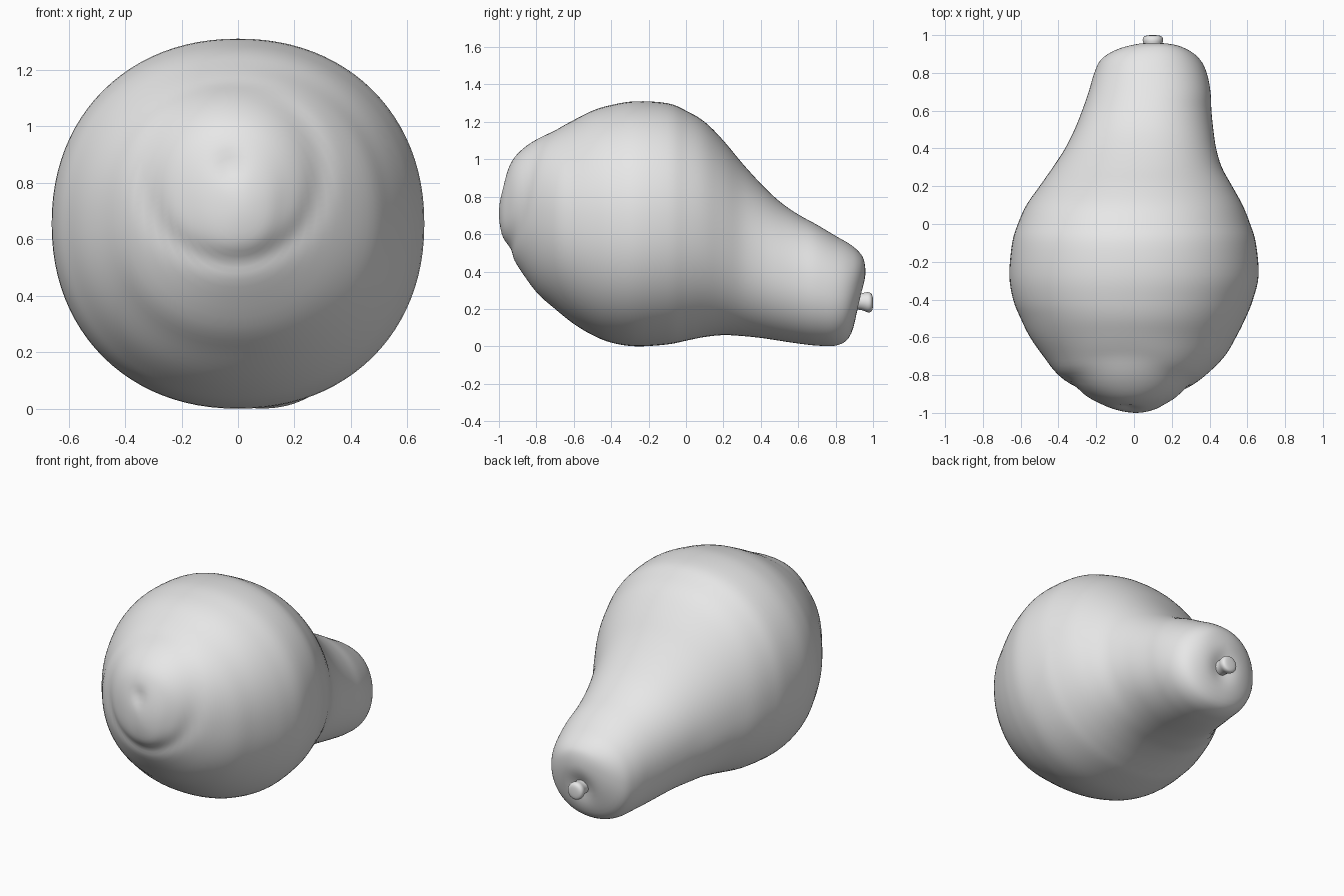
import bpy
import bmesh
from math import cos, sin, pi, exp, hypot, copysign

cube = bpy.data.objects.get("Cube")
if cube:
    bpy.data.objects.remove(cube)

skin = bpy.data.materials.new("plain grey")
skin.use_nodes = True
grey = (0.8, 0.8, 0.8, 1)
skin.diffuse_color = grey
skin.node_tree.nodes["Principled BSDF"].inputs["Base Color"].default_value = grey


def catmull(a, b, c, d, t):
    return b + 0.5 * t * (c - a + t * (2*a - 5*b + 4*c - d + t * (3*(b - c) + d - a)))


def swapped(s):
    """Section continued through the pole, so that the end comes out round."""
    return (s[0], s[2], s[1], s[4], s[3])


def loft(name, sections, steps, sides, power, shape=None):
    """Skin sections (y, bottom, top, right, left); both ends are points."""
    pts = [swapped(sections[1])] + sections + [swapped(sections[-2])]
    rows = []
    for i in range(1, len(pts) - 2):
        for k in range(steps):
            rows.append([catmull(*v, k / steps) for v in zip(*pts[i-1:i+3])])
    rows.append(sections[-1])

    bm = bmesh.new()

    def point(x, y, z):
        if shape:
            y = shape(x, y, z)
        return bm.verts.new((x, y, z))

    rings = []
    for y, z0, z1, x0, x1 in rows[1:-1]:
        ring = []
        for j in range(sides):
            c, s = cos(2*pi*j / sides), sin(2*pi*j / sides)
            x = (x0 + x1) / 2 + (x1 - x0) / 2 * copysign(abs(c) ** (2 / power), c)
            z = (z0 + z1) / 2 + (z1 - z0) / 2 * copysign(abs(s) ** (2 / power), s)
            ring.append(point(x, y, z))
        rings.append(ring)
    poles = [point(r[3], r[0], r[1]) for r in (rows[0], rows[-1])]
    for j in range(sides):
        n = (j + 1) % sides
        for a, b in zip(rings, rings[1:]):
            bm.faces.new((a[j], a[n], b[n], b[j]))
        bm.faces.new((poles[0], rings[0][n], rings[0][j]))
        bm.faces.new((poles[1], rings[-1][j], rings[-1][n]))
    bmesh.ops.recalc_face_normals(bm, faces=bm.faces)
    for f in bm.faces:
        f.smooth = True
    mesh = bpy.data.meshes.new(name)
    bm.to_mesh(mesh)
    bm.free()
    mesh.materials.append(skin)
    obj = bpy.data.objects.new(name, mesh)
    bpy.context.collection.objects.link(obj)
    return obj


def dents(x, y, z):
    """Blossom-end crease and dimple at the front, stem hollow at the back."""
    if y < -0.6:
        y += 0.014 * exp(-((hypot(x + 0.02, z - 0.83) - 0.31) / 0.04) ** 2)
        y += 0.015 * exp(-(hypot(x + 0.03, z - 0.86) / 0.05) ** 2)
    elif y > 0.75:
        y -= 0.03 * exp(-(hypot(x - 0.1, z - 0.235) / 0.08) ** 2)
    return y


# Fruit body: full belly in front, neck bending down to the back
body = [
    (-1.0, .71, .71, .01, .01), (-.985, .6, .83, -.09, .1),
    (-.95, .52, .95, -.18, .17), (-.9, .43, 1.03, -.27, .25),
    (-.8, .29, 1.11, -.4, .38), (-.7, .2, 1.16, -.48, .48),
    (-.6, .12, 1.21, -.55, .54), (-.5, .06, 1.26, -.6, .59),
    (-.4, .02, 1.29, -.64, .63), (-.27, 0, 1.31, -.66, .66),
    (-.1, .01, 1.3, -.645, .645), (0, .03, 1.26, -.615, .615),
    (.1, .05, 1.2, -.57, .575), (.2, .06, 1.1, -.5, .52),
    (.3, .055, .98, -.43, .465), (.4, .045, .87, -.365, .435),
    (.5, .03, .775, -.315, .42), (.6, .015, .705, -.275, .41),
    (.7, .004, .65, -.24, .405), (.8, .004, .59, -.21, .385),
    (.87, .045, .55, -.175, .35), (.92, .17, .51, -.1, .29),
    (.95, .3, .465, 0, .21), (.96, .39, .39, .1, .1),
]
loft("fruit_body", body, 4, 96, 2.13, dents)

# Short stem, slightly flared and drooping
profile = [(.84, 0), (.85, .055), (.9, .046), (.94, .046), (.975, .054), (.995, .042), (1, 0)]
stem = []
for y, r in profile:
    z = 0.245 - 0.1 * (y - 0.88)
    stem.append((y, z - r, z + r, 0.1 - r, 0.1 + r))
loft("stem", stem, 4, 32, 2)
